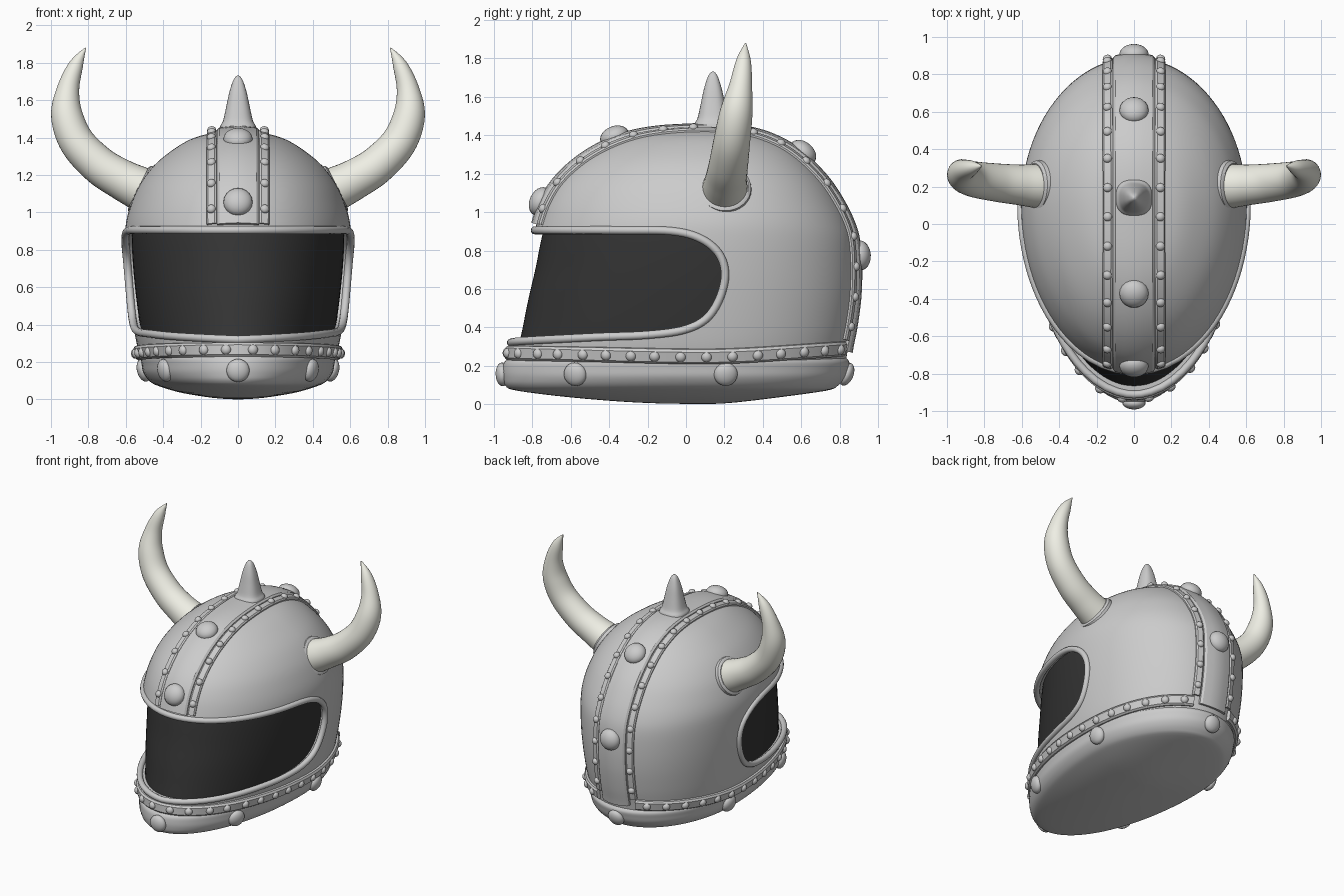
import bpy, bmesh, math
from mathutils import Vector, Matrix
from mathutils.bvhtree import BVHTree

if "Cube" in bpy.data.objects:
    bpy.data.objects.remove(bpy.data.objects["Cube"])

YC = 0.1  # y of the ring centres


def finish(name, bm, color=None, angle=40):
    bmesh.ops.recalc_face_normals(bm, faces=bm.faces)
    me = bpy.data.meshes.new(name)
    bm.to_mesh(me)
    bm.free()
    ob = bpy.data.objects.new(name, me)
    bpy.context.collection.objects.link(ob)
    if color:
        mat = bpy.data.materials.get(name) or bpy.data.materials.new(name)
        mat.diffuse_color = (*color, 1)
        mat.use_nodes = True
        mat.node_tree.nodes["Principled BSDF"].inputs["Base Color"].default_value = mat.diffuse_color
        me.materials.append(mat)
    shade(ob, angle)
    return ob


def shade(ob, angle=40):
    bpy.ops.object.select_all(action='DESELECT')
    ob.select_set(True)
    bpy.context.view_layer.objects.active = ob
    bpy.ops.object.shade_smooth_by_angle(angle=math.radians(angle))


def smooth(pts, n):
    """Catmull-Rom through the key points."""
    pts = [Vector(p) for p in pts]
    out = []
    for i in range(len(pts) - 1):
        a, b, c, d = pts[max(i - 1, 0)], pts[i], pts[i + 1], pts[min(i + 2, len(pts) - 1)]
        for k in range(n):
            t = k / n
            out.append(0.5 * (2 * b + (c - a) * t + (2 * a - 5 * b + 4 * c - d) * t * t
                              + (3 * b - a - 3 * c + d) * t ** 3))
    return out + [pts[-1]]


def skin(rings, closed=False):
    bm = bmesh.new()
    vs = [[bm.verts.new(p) for p in r] for r in rings]
    n = len(vs[0])
    for i in range(len(vs) if closed else len(vs) - 1):
        a, b = vs[i], vs[(i + 1) % len(vs)]
        for j in range(n):
            bm.faces.new((a[j], a[(j + 1) % n], b[(j + 1) % n], b[j]))
    if not closed:
        bm.faces.new(vs[0])
        bm.faces.new(vs[-1])
    return bm


def loft(rows, n=96):
    """Egg-shaped rings from (z, front y, back y, half width)."""
    rings = []
    for z, yf, yb, hw in smooth(rows, 4):
        ring = []
        for k in range(n):
            a = 2 * math.pi * k / n
            c = -math.cos(a)
            ring.append((hw * math.sin(a), YC + c * ((yb - YC) if c > 0 else (YC - yf)), z))
        rings.append(ring)
    return skin(rings)


def tube(pts, radii, n=24, closed=False, power=2):
    """Sweep a round (or squarish) section along a path."""
    m, rings = len(pts), []
    side = None
    for i, p in enumerate(pts):
        t = (pts[(i + 1) % m] - pts[i - 1]) if closed else (pts[min(i + 1, m - 1)] - pts[max(i - 1, 0)])
        t.normalize()
        if side is None:
            side = Vector((0, 1, 0)) if abs(t.y) < 0.9 else Vector((0, 0, 1))
        side = (side - t * side.dot(t)).normalized()
        up = t.cross(side)
        ring = []
        for k in range(n):
            c, s = math.cos(2 * math.pi * k / n), math.sin(2 * math.pi * k / n)
            r = radii[i] / (abs(c) ** power + abs(s) ** power) ** (1 / power)
            ring.append(p + side * (c * r) + up * (s * r))
        rings.append(ring)
    return skin(rings, closed)


def frame(fn, t):
    """Surface point and outward normal at a path parameter."""
    p = fn(t, 0)
    n = (fn(t, .02) - fn(t, -.02)).cross(fn(t + .04, 0) - fn(t - .04, 0)).normalized()
    return p, n if n.dot(p - Vector((0, YC, .5))) > 0 else -n


def strap(name, fn, t0, t1, profile, steps=90):
    """Band that hugs the surface; profile is (sideways, height)."""
    rings = []
    for i in range(steps + 1):
        t = t0 + (t1 - t0) * i / steps
        n = frame(fn, t)[1]
        rings.append([fn(t, u) + n * h for u, h in profile])
    return finish(name, skin(rings), angle=30)


def studs(name, places, r, h):
    bm = bmesh.new()
    for p, n in places:
        m = Matrix.Translation(p) @ n.to_track_quat('Z', 'Y').to_matrix().to_4x4() @ Matrix.Diagonal((r, r, h, 1))
        bmesh.ops.create_uvsphere(bm, u_segments=20, v_segments=12, radius=1, matrix=m)
    return finish(name, bm)


def spaced(fn, t0, t1, count, lift):
    """Equally spaced places along a surface path."""
    ts = [t0 + (t1 - t0) * i / 400 for i in range(401)]
    pts = [fn(t, 0) for t in ts]
    dist = [0]
    for a, b in zip(pts, pts[1:]):
        dist.append(dist[-1] + (b - a).length)
    out = []
    for k in range(count):
        want = dist[-1] * (k + .5) / count
        t = next(t for t, d in zip(ts, dist) if d >= want)
        p, n = frame(fn, t)
        out.append((p + n * lift, n))
    return out


# Shell and chin guard forms
shell_rows = [(.2, -.92, .83, .515), (.3, -.915, .845, .542), (.4, -.895, .865, .56), (.55, -.865, .885, .58),
              (.7, -.83, .89, .595), (.85, -.80, .88, .603), (.95, -.775, .85, .598), (1.05, -.74, .80, .57),
              (1.15, -.68, .735, .525), (1.25, -.58, .645, .45), (1.33, -.46, .55, .355),
              (1.39, -.32, .43, .255), (1.422, -.16, .31, .15), (1.434, .02, .18, .05), (1.436, .09, .11, .006)]
guard_rows = [(0, .09, .11, .008), (.008, -.25, .25, .13), (.035, -.6, .48, .3), (.07, -.88, .73, .42),
              (.095, -.94, .79, .47), (.14, -.955, .83, .505), (.185, -.955, .845, .515),
              (.22, -.945, .85, .52), (.245, -.91, .83, .51)]
bm = loft(shell_rows)
shell_tree = BVHTree.FromBMesh(bm)
shell = finish("helmet_shell", bm)
bm = loft(guard_rows)
guard_tree = BVHTree.FromBMesh(bm)
finish("lower_guard", bm)


def around(tree, zfn):
    return lambda t, u: tree.ray_cast(Vector((0, YC, zfn(t) + u)), Vector((math.sin(t), -math.cos(t), 0)))[0]


def over(x):
    return lambda t, u: shell_tree.ray_cast(Vector((x + u, YC, .6)), Vector((0, math.cos(t), math.sin(t))))[0]


# Face opening: path on the shell as (degrees from front, z)
opening = smooth([(0, .905), (25, .905), (50, .905), (74, .9), (88, .86), (97, .78), (100, .67), (97, .54),
                  (90, .44), (78, .385), (60, .36), (40, .35), (20, .335), (0, .32)], 6)
half = [around(shell_tree, lambda t: z)(math.radians(a), 0) for a, z in opening]
outline = [(-1.3, half[0].z)] + [(p.y, p.z) for p in half] + [(-1.3, half[-1].z)]
cutter = finish("opening_cutter", skin([[(x, y, z) for y, z in outline] for x in (-1, 1)]))
cutter.hide_render = True
mod = shell.modifiers.new("opening", 'BOOLEAN')
mod.operation, mod.solver, mod.object = 'DIFFERENCE', 'EXACT', cutter
bpy.context.view_layer.objects.active = shell
bpy.ops.object.modifier_apply(modifier=mod.name)
bpy.data.objects.remove(cutter)
shade(shell)

# Raised lip round the opening
loop = half + [Vector((-p.x, p.y, p.z)) for p in half[-2:0:-1]]
finish("opening_lip", tube(loop, [.021] * len(loop), 12, True))

# Dark visor inside the opening
finish("visor", loft([(z, yf + .045, yb - .05, hw - .035) for z, yf, yb, hw in shell_rows[:9]]), (.035, .035, .035))

# Centre strap with its side rails
rad = math.radians
strap("centre_strap", over(0), rad(159), rad(-24),
      [(-.112, -.03), (-.112, .014), (-.1, .024), (-.05, .027), (0, .028), (.05, .027), (.1, .024), (.112, .014), (.112, -.03)])
rail = [(-.027, -.03), (-.027, .01), (-.018, .018), (.018, .018), (.027, .01), (.027, -.03)]
rivets = []
for side in (-1, 1):
    strap("strap_rail", over(side * .138), rad(158.5), rad(-20), rail)
    rivets += spaced(over(side * .138), rad(158.5), rad(-20), 17, .018)
studs("strap_rivets", rivets, .024, .02)
places = [frame(over(0), rad(a)) for a in (152, 121, 54.5, 12.4)]
studs("strap_studs", [(p + n * .02, n) for p, n in places], .078, .055)

# Lower band with rivets
band_path = around(shell_tree, lambda t: .25 + (.015 if math.cos(t) > 0 else .04) * math.cos(t) ** 2)
strap("rim_band", band_path, rad(-168), rad(168),
      [(-.038, -.03), (-.038, .014), (-.026, .025), (.026, .025), (.038, .014), (.038, -.03)], 140)
studs("rim_rivets", spaced(band_path, rad(-168), rad(168), 32, .022), .027, .022)

# Large studs on the lower guard
guard_path = around(guard_tree, lambda t: .155)
studs("guard_studs", [frame(guard_path, rad(a)) for a in (0, 30, 102, 180, -102, -30)], .062, .035)

# Top spike
spike = smooth([(1.42, .1), (1.46, .096), (1.49, .08), (1.56, .064), (1.64, .047), (1.7, .028), (1.725, .013), (1.732, .002)], 4)
finish("top_spike", tube([Vector((0, .14, z)) for z, r in spike], [r for z, r in spike], 32, power=2.6))

# Horns and their collars
horn = smooth([(.43, .2, 1.08, .125), (.52, .203, 1.125, .118), (.62, .21, 1.175, .108), (.74, .222, 1.25, .102),
               (.86, .24, 1.375, .095), (.915, .262, 1.52, .085), (.908, .285, 1.66, .06),
               (.865, .3, 1.79, .038), (.815, .31, 1.88, .003)], 6)
for s in (-1, 1):
    finish("horn", tube([Vector((s * p[0], p[1], p[2])) for p in horn], [p[3] for p in horn], 32), (.86, .86, .78))
    collar = [(.42, .2, 1.075, .14), (.50, .202, 1.115, .14), (.525, .203, 1.128, .136), (.533, .203, 1.132, .122)]
    finish("horn_collar", tube([Vector((s * x, y, z)) for x, y, z, r in collar], [c[3] for c in collar], 32))
